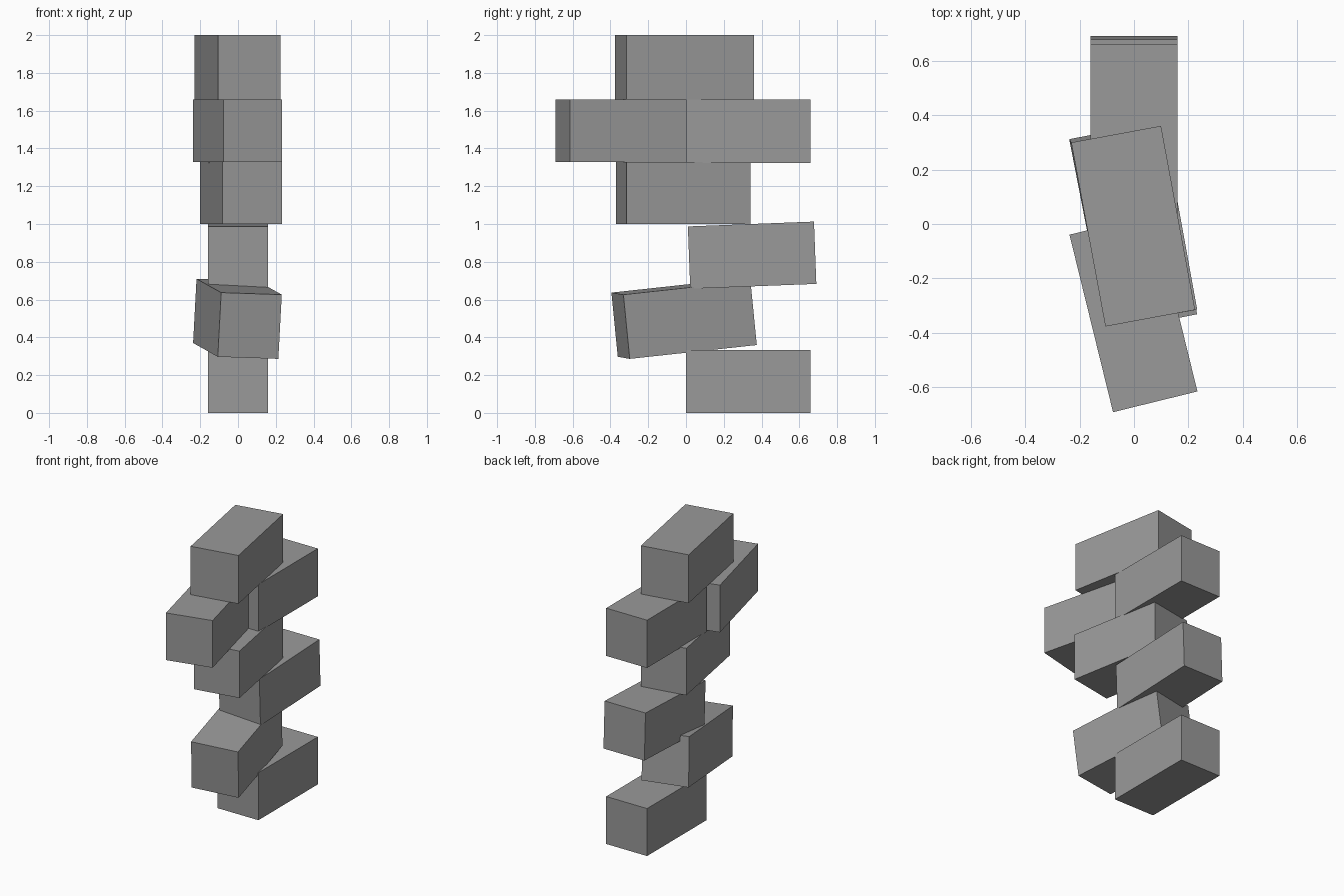
import bpy
from math import radians

if "Cube" in bpy.data.objects:
    bpy.data.objects.remove(bpy.data.objects["Cube"], do_unlink=True)

# Single plain grey for every block
grey = bpy.data.materials.new("block_grey")
grey.use_nodes = True
GREY = (0.32, 0.32, 0.32, 1.0)
grey.diffuse_color = GREY
grey.node_tree.nodes["Principled BSDF"].inputs["Base Color"].default_value = GREY


def block(name, centre, size, tilt=(0, 0, 0)):
    """Add one flat-faced block; tilt is pitch, roll and yaw in degrees."""
    bpy.ops.mesh.primitive_cube_add(size=1, location=centre,
                                    rotation=[radians(a) for a in tilt])
    obj = bpy.context.object
    obj.name = name
    obj.scale = size
    bpy.ops.object.transform_apply(location=False, rotation=False, scale=True)
    obj.data.materials.append(grey)


# Lower half: base, a toppling block and a leaning one
block("base_block", (0, 0.33, 0.167), (0.318, 0.66, 0.334))
block("tilted_block", (-0.003, -0.01, 0.498), (0.327, 0.689, 0.342), (6.1, 1.9, 11.2))
block("leaning_block", (0, 0.35, 0.835), (0.318, 0.668, 0.33), (2.2, 0, 0))

# Upper half: turned blocks with a side-by-side pair between them
block("middle_block", (0.015, -0.015, 1.164), (0.32, 0.667, 0.33), (0, 0, 10.3))
block("pair_front_block", (-0.002, -0.327, 1.493), (0.319, 0.671, 0.332), (0, 0, 13.8))
block("pair_back_block", (0, 0.33, 1.491), (0.318, 0.66, 0.336))
block("top_block", (-0.003, -0.008, 1.83), (0.335, 0.687, 0.34), (0, 0, 10.5))
